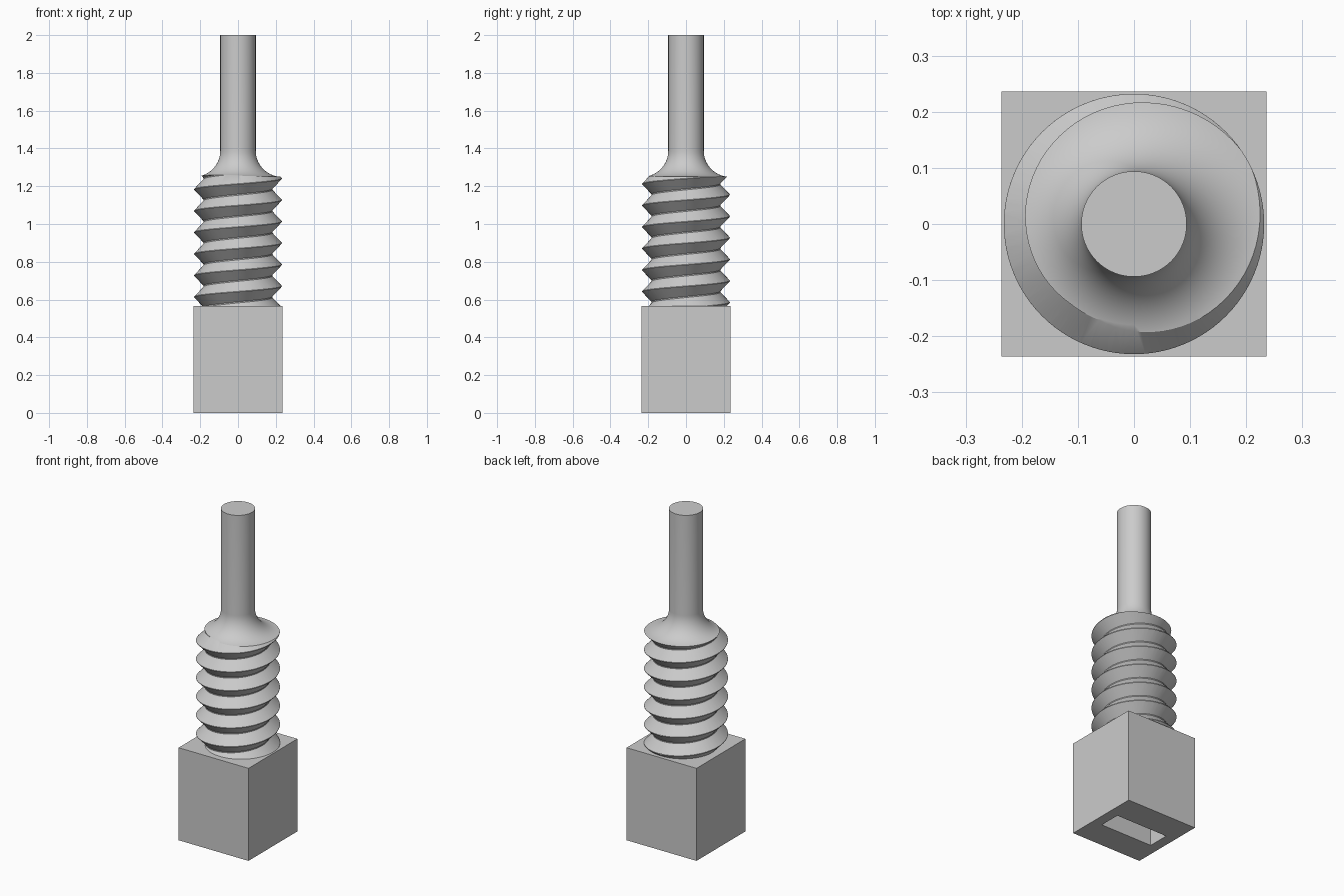
import bpy, bmesh
from math import sin, cos, pi, sqrt

if "Cube" in bpy.data.objects:
    bpy.data.objects.remove(bpy.data.objects["Cube"], do_unlink=True)

steel = bpy.data.materials.new("plain_grey")
steel.use_nodes = True
grey = (0.6, 0.6, 0.6, 1)
steel.diffuse_color = grey
steel.node_tree.nodes["Principled BSDF"].inputs["Base Color"].default_value = grey


def skin(name, rings):
    """Closed solid through a row of rings with equal point counts."""
    bm = bmesh.new()
    loops = [[bm.verts.new(p) for p in ring] for ring in rings]
    n = len(loops[0])
    for a, b in zip(loops, loops[1:]):
        for i in range(n):
            j = (i + 1) % n
            bm.faces.new((a[i], a[j], b[j], b[i]))
    bm.faces.new(loops[0][::-1])
    bm.faces.new(loops[-1])
    bmesh.ops.recalc_face_normals(bm, faces=bm.faces)
    mesh = bpy.data.meshes.new(name)
    bm.to_mesh(mesh)
    bm.free()
    mesh.materials.append(steel)
    obj = bpy.data.objects.new(name, mesh)
    bpy.context.collection.objects.link(obj)
    return obj


def rectangle(x, y, z):
    return [(-x, -y, z), (x, -y, z), (x, y, z), (-x, y, z)]


def circle(r, z, n=96):
    return [(r * cos(2 * pi * i / n), r * sin(2 * pi * i / n), z) for i in range(n)]


# Square base with a slot sunk into its underside
half, base_top = 0.236, 0.565
skin("square_base", [rectangle(half, half, base_top), rectangle(half, half, 0),
                     rectangle(0.174, 0.066, 0), rectangle(0.174, 0.066, 0.35)])

# Turned body: cylinder, concave fillet and thin shaft
body_r, shaft_r, shoulder, fillet = 0.232, 0.094, 1.25, 0.138
profile = [(body_r, 0.42), (body_r, shoulder)]
for i in range(1, 17):
    a = pi / 2 * i / 16
    profile.append((body_r - fillet * sin(a), shoulder + fillet * (1 - cos(a))))
profile.append((shaft_r, 2))
body = skin("threaded_shaft", [circle(r, z) for r, z in profile])

# Helical V groove, cut from the body and run out through the fillet
pitch, root_r = 0.114, 0.182
wide, narrow = pitch / 2 - 0.0015, 0.003
section = [(root_r, -narrow), (body_r, -wide), (0.26, -wide),
           (0.26, wide), (body_r, wide), (root_r, narrow)]
crest_angle = pi / 6
steps = 72
rings = []
for i in range(int(7.6 * steps)):
    a = 2 * pi * i / steps + crest_angle
    z = shoulder - 6.5 * pitch + pitch * i / steps
    rings.append([(r * cos(a), r * sin(a), z + dz) for r, dz in section])
groove = skin("groove_cutter", rings)
groove.hide_render = True

cut = body.modifiers.new("thread", "BOOLEAN")
cut.operation = "DIFFERENCE"
cut.solver = "EXACT"
cut.object = groove
bpy.ops.object.select_all(action="DESELECT")
bpy.context.view_layer.objects.active = body
body.select_set(True)
bpy.ops.object.modifier_apply(modifier=cut.name)
bpy.data.objects.remove(groove, do_unlink=True)
bpy.ops.object.shade_smooth_by_angle(angle=pi / 6)
